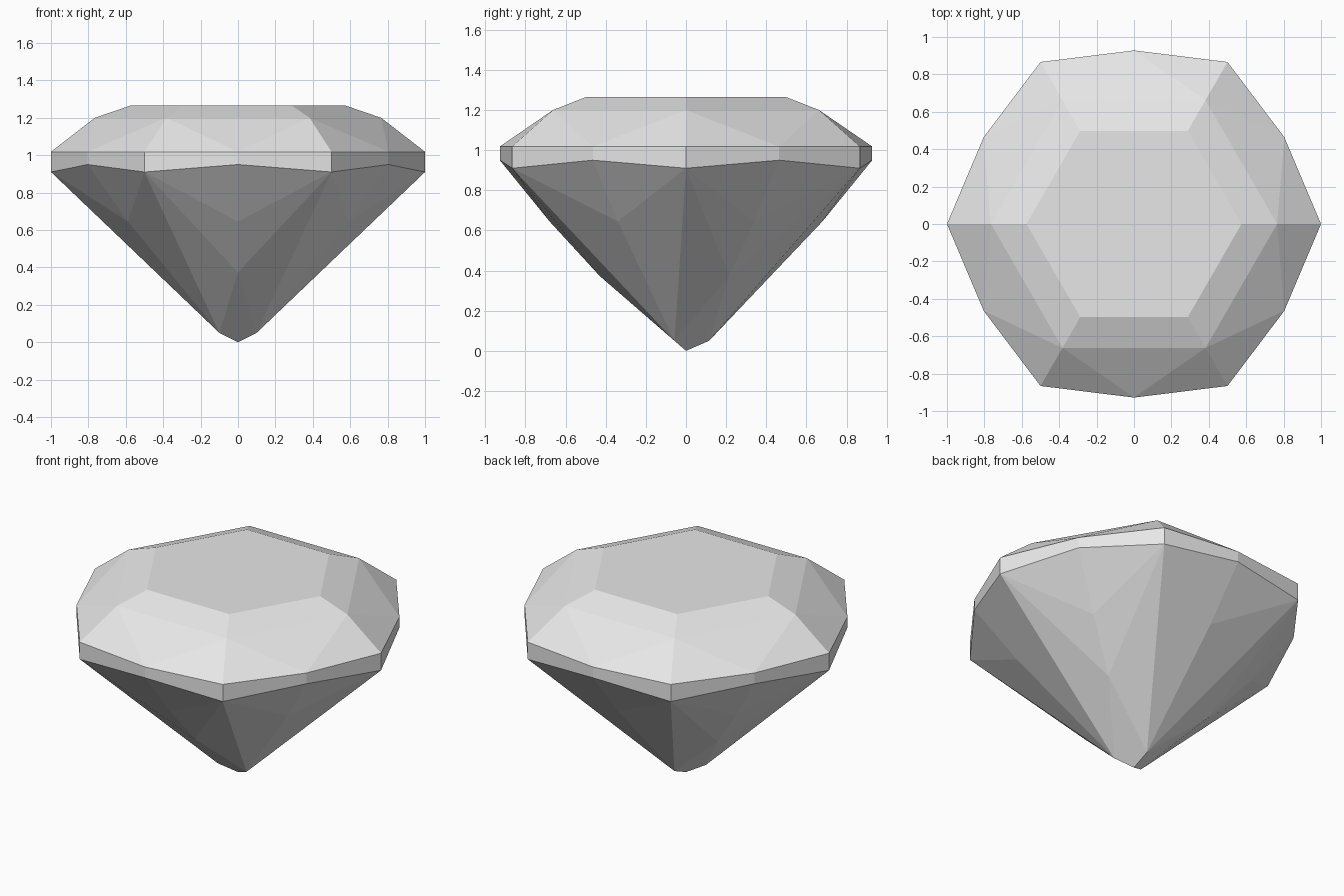
import bpy
import bmesh
from math import radians, cos, sin

cube = bpy.data.objects.get("Cube")
if cube:
    bpy.data.objects.remove(cube, do_unlink=True)

# Stone colour
stone = bpy.data.materials.new("pale grey stone")
stone.use_nodes = True
colour = (0.8, 0.8, 0.8, 1)
stone.diffuse_color = colour
stone.node_tree.nodes["Principled BSDF"].inputs["Base Color"].default_value = colour

bm = bmesh.new()


def ring(radius, z, start=0, count=6):
    """Evenly spaced vertices around the axis, first one at the start angle."""
    angles = [radians(start + i * 360 / count) for i in range(count)]
    return [bm.verts.new((radius * cos(a), radius * sin(a), z)) for a in angles]


# Crown rings
table = ring(0.575, 1.265)
shoulder = ring(0.765, 1.2)
# Girdle rings: corners, and the points between them
corner_top = ring(1, 1.018)
middle_top = ring(0.928, 1.018, 30)
corner_low = ring(1, 0.91)
middle_low = ring(0.928, 0.95, 30)
# Pavilion rings: the lower points alternate between sides
belly = ring(0.68, 0.645, 30)
keel = ring(0.43, 0.373, 30, 3)
foot = ring(0.115, 0.05, 90, 3)
tip = bm.verts.new((0, 0, 0))

face = bm.faces.new
face(table)
for i in range(6):
    j = (i + 1) % 6
    k = i // 2
    # Crown facets
    face((table[i], shoulder[i], shoulder[j], table[j]))
    face((shoulder[i], middle_top[i], shoulder[j]))
    face((shoulder[i], corner_top[i], middle_top[i]))
    face((shoulder[j], middle_top[i], corner_top[j]))
    # Girdle band
    face((corner_top[i], corner_low[i], middle_low[i], middle_top[i]))
    face((middle_top[i], middle_low[i], corner_low[j], corner_top[j]))
    # Pavilion facets
    low = keel[k] if i % 2 == 0 else foot[k]
    face((middle_low[i], corner_low[i], belly[i]))
    face((middle_low[i], belly[i], corner_low[j]))
    face((belly[i], corner_low[i], low))
    face((belly[i], low, corner_low[j]))
    if i % 2 == 0:
        face((corner_low[i], foot[k - 1], keel[k]))
        face((corner_low[j], keel[k], foot[k]))
        face((keel[k], foot[k - 1], tip, foot[k]))

bmesh.ops.recalc_face_normals(bm, faces=bm.faces)
mesh = bpy.data.meshes.new("cut_gemstone")
bm.to_mesh(mesh)
bm.free()
mesh.materials.append(stone)
gem = bpy.data.objects.new("cut_gemstone", mesh)
bpy.context.collection.objects.link(gem)
